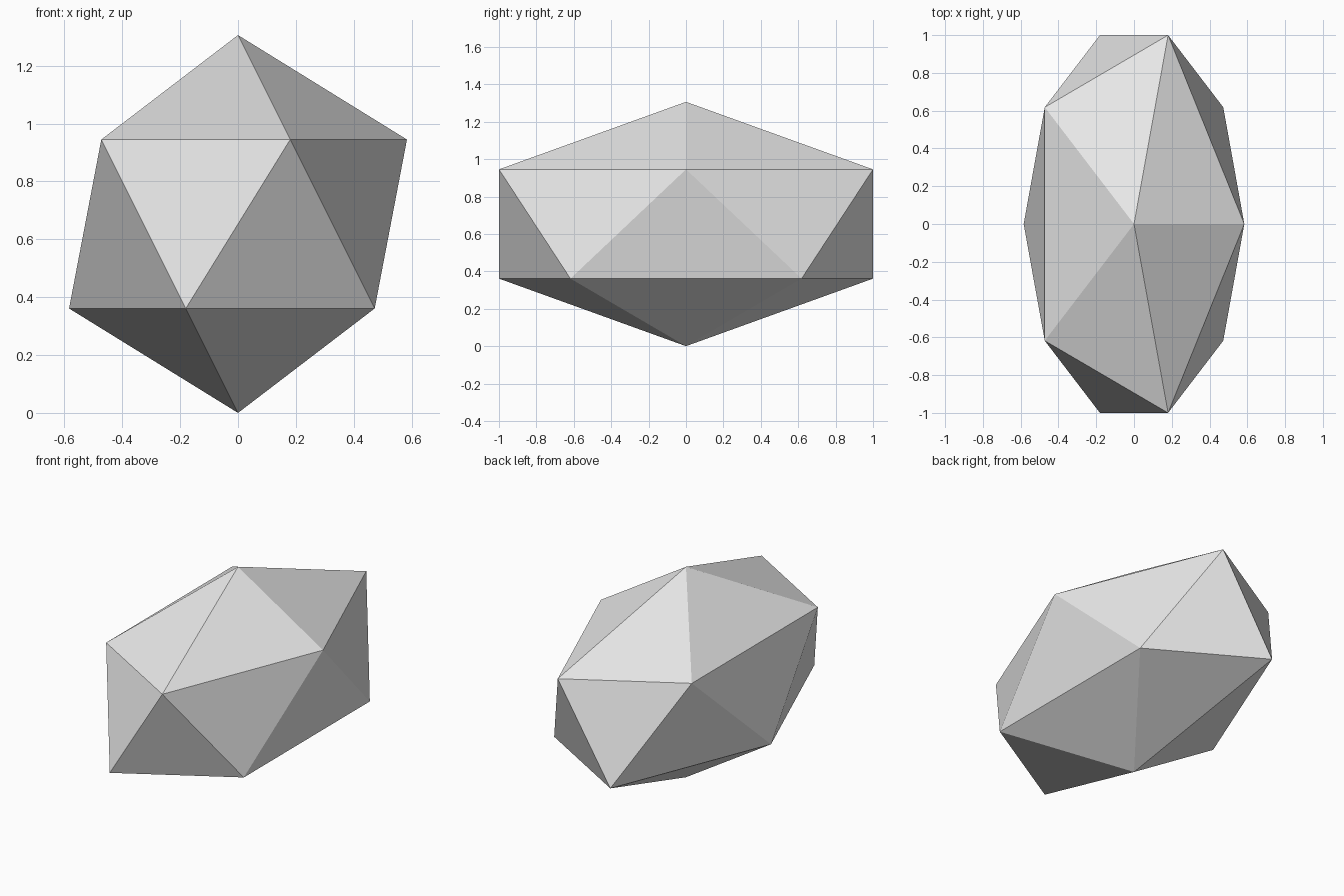
import bpy

# Remove the default cube
cube = bpy.data.objects.get("Cube")
if cube:
    bpy.data.objects.remove(cube, do_unlink=True)

# Pale grey stone material
COLOUR = (0.8, 0.8, 0.8, 1.0)
mat = bpy.data.materials.new("pale_grey_stone")
mat.use_nodes = True
mat.diffuse_color = COLOUR
mat.node_tree.nodes["Principled BSDF"].inputs["Base Color"].default_value = COLOUR

# Faceted rock: a twenty-sided solid stretched front to back, resting on its tip
RADIUS = 0.653
STRETCH = 1.8
bpy.ops.mesh.primitive_ico_sphere_add(subdivisions=1, radius=RADIUS, location=(0, 0, RADIUS))
rock = bpy.context.object
rock.name = "faceted_rock"
rock.scale.y = STRETCH
bpy.ops.object.transform_apply(location=False, rotation=False, scale=True)
bpy.ops.object.shade_flat()
rock.data.materials.append(mat)
